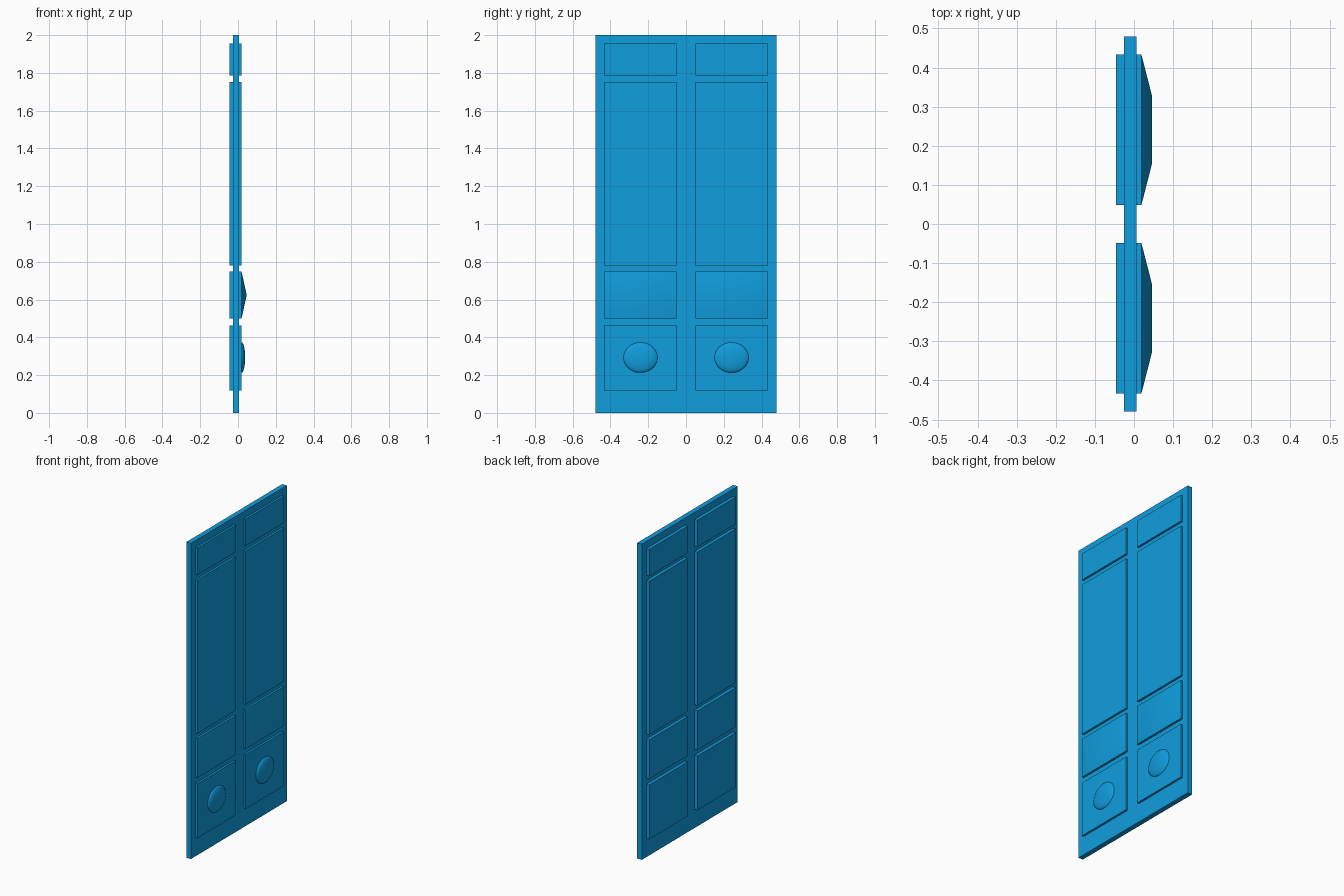
import bpy, bmesh, math
from mathutils import Matrix

if "Cube" in bpy.data.objects:
    bpy.data.objects.remove(bpy.data.objects["Cube"])

blue = bpy.data.materials.new("blue_paint")
blue.diffuse_color = (0.005, 0.34, 0.73, 1)
blue.use_nodes = True
blue.node_tree.nodes["Principled BSDF"].inputs["Base Color"].default_value = blue.diffuse_color

BACK, FRONT = -0.046, 0.019      # panel faces
Y_IN, Y_OUT = 0.049, 0.433       # panel sides
Y_MID = (Y_IN + Y_OUT) / 2


def finish(name, bm):
    bmesh.ops.recalc_face_normals(bm, faces=bm.faces)
    mesh = bpy.data.meshes.new(name)
    bm.to_mesh(mesh)
    bm.free()
    ob = bpy.data.objects.new(name, mesh)
    bpy.context.collection.objects.link(ob)
    mesh.materials.append(blue)
    bpy.ops.object.select_all(action='DESELECT')
    ob.select_set(True)
    bpy.context.view_layer.objects.active = ob
    bpy.ops.object.shade_smooth_by_angle(angle=math.radians(30))
    return ob


def add_box(bm, x, y, z):
    size = Matrix.Diagonal((x[1] - x[0], y[1] - y[0], z[1] - z[0], 1))
    mid = Matrix.Translation((sum(x) / 2, sum(y) / 2, sum(z) / 2))
    return bmesh.ops.create_cube(bm, size=1, matrix=mid @ size)["verts"]


def panel(name, side, z0, z1, ridge=None):
    ys = sorted((side * Y_IN, side * Y_OUT))
    bm = bmesh.new()
    verts = add_box(bm, (BACK, FRONT), ys, (z0, z1))
    if ridge:
        # replace the flat front with a shallow hipped face
        front = next(f for f in bm.faces if all(v.co.x > 0 for v in f.verts))
        bm.faces.remove(front)
        zm = (z0 + z1) / 2
        a, b = (bm.verts.new((ridge, side * Y_MID + d, zm)) for d in (-0.087, 0.087))
        corner = {(v.co.y > side * Y_MID, v.co.z > zm): v for v in verts if v.co.x > 0}
        ll, lh = corner[(False, False)], corner[(False, True)]
        rl, rh = corner[(True, False)], corner[(True, True)]
        for f in ((ll, rl, b, a), (rh, lh, a, b), (lh, ll, a), (rl, rh, b)):
            bm.faces.new(f)
    finish(name, bm)


# Door slab
bm = bmesh.new()
add_box(bm, (-0.026, 0.006), (-0.48, 0.48), (0, 2))
finish("door_slab", bm)

for side, label in ((-1, "left"), (1, "right")):
    # Panels passing through the slab, proud on both faces
    panel(f"{label}_top_panel", side, 1.785, 1.955)
    panel(f"{label}_tall_panel", side, 0.78, 1.753)
    panel(f"{label}_hipped_panel", side, 0.5, 0.748, ridge=0.046)
    panel(f"{label}_bottom_panel", side, 0.118, 0.462)

    # Flattened round boss on the bottom panel
    bm = bmesh.new()
    bmesh.ops.create_uvsphere(
        bm, u_segments=32, v_segments=16, radius=1,
        matrix=Matrix.Translation((FRONT, side * Y_MID, 0.293))
        @ Matrix.Diagonal((0.019, 0.09, 0.08, 1))
        @ Matrix.Rotation(math.pi / 2, 4, 'Y'))
    finish(f"{label}_boss", bm)
